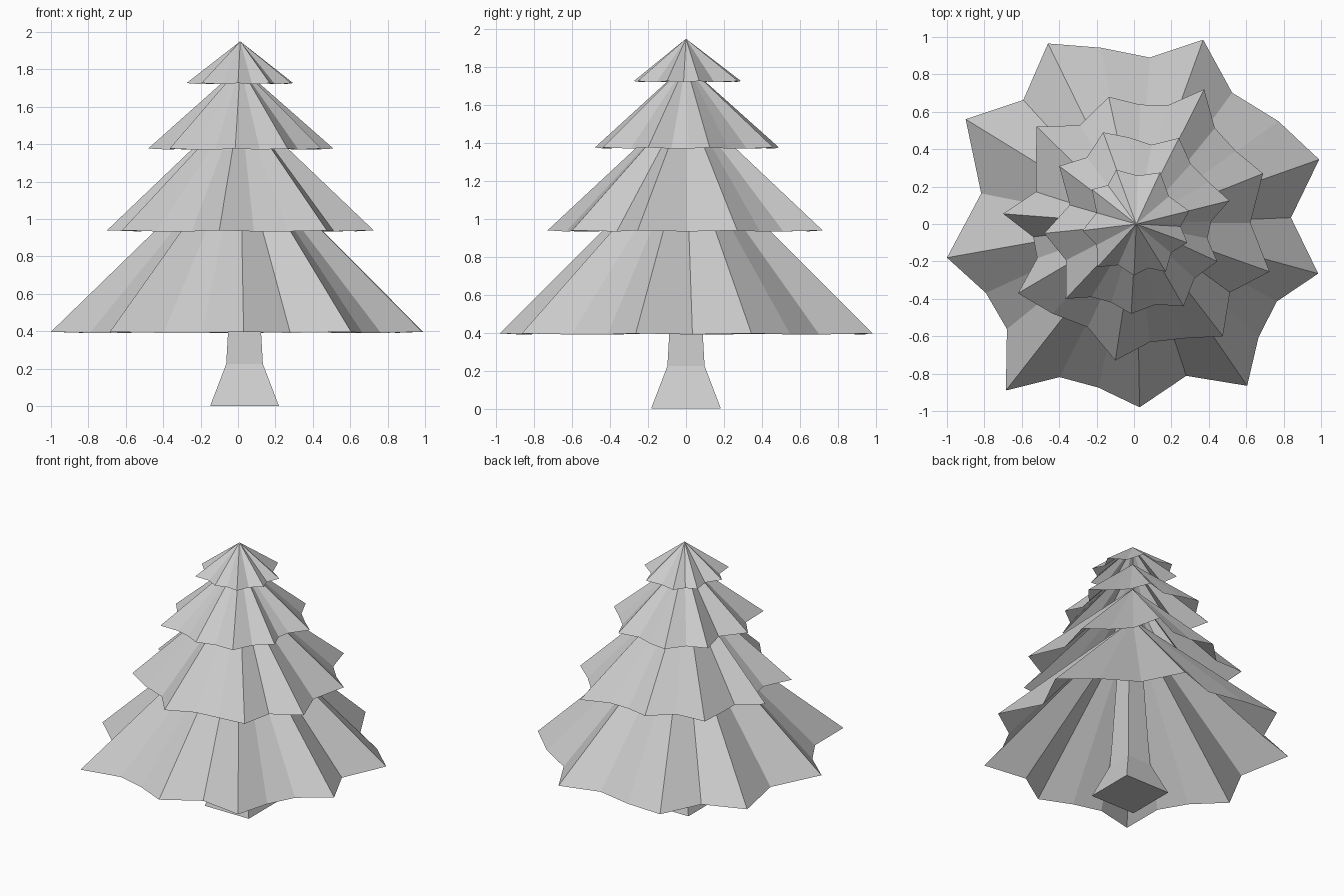
import bpy, bmesh
from mathutils import Vector

if "Cube" in bpy.data.objects:
    bpy.data.objects.remove(bpy.data.objects["Cube"])


def finish(bm, name):
    bmesh.ops.recalc_face_normals(bm, faces=bm.faces)
    me = bpy.data.meshes.new(name)
    bm.to_mesh(me)
    bm.free()
    ob = bpy.data.objects.new(name, me)
    bpy.context.collection.objects.link(ob)


def branch_tier(name, rim_z, apex_z, tips, gaps):
    """Open pleated cone: tips joined by one or two notches pulled inward."""
    rim = []
    for i, tip in enumerate(tips):
        a, b = Vector(tip), Vector(tips[(i + 1) % len(tips)])
        rim.append((a.x, a.y, rim_z))
        n = len(gaps[i])
        for k, scale in enumerate(gaps[i]):
            p = a.lerp(b, (k + 1) / (n + 1)) * scale
            rim.append((p.x, p.y, rim_z - 0.006))
    bm = bmesh.new()
    apex = bm.verts.new((0.012, 0, apex_z))
    ring = [bm.verts.new(p) for p in rim]
    for i, v in enumerate(ring):
        # rim runs clockwise seen from above, so this order faces outward
        bm.faces.new((ring[(i + 1) % len(ring)], v, apex))
    me = bpy.data.meshes.new(name)
    bm.to_mesh(me)
    bm.free()
    bpy.context.collection.objects.link(bpy.data.objects.new(name, me))


# Four layers of foliage
branch_tier("bottom_branches", 0.397, 1.38,
            [(.37, .985), (.99, .345), (.985, -.265), (.605, -.865), (.03, -.98),
             (-.685, -.89), (-1, -.18), (-.9, .56), (-.46, .965)],
            [(.91, .985), (.85,), (.89, .91), (.88,), (.92, .89),
             (.86, .885), (.86,), (.87,), (.97, .91)])
branch_tier("lower_middle_branches", 0.94, 1.62,
            [(.375, .72), (.69, .27), (.725, -.255), (.475, -.6), (-.1, -.73),
             (-.62, -.37), (-.7, .055), (-.52, .52), (-.135, .68)],
            [(.9, .93), (.88,), (.855,), (.95, .92), (.905, .977),
             (.8, .8), (.82, .905), (.88,), (.92, .9)])
branch_tier("upper_middle_branches", 1.377, 1.815,
            [(.24, .46), (.51, .125), (.445, -.2), (.265, -.44), (-.015, -.48),
             (-.365, -.4), (-.48, -.05), (-.4, .31), (-.165, .49)],
            [(.92, .95), (.845, .84), (.91,), (.935,), (.925, .915),
             (.86,), (.78,), (.89,), (.965, .9)])
branch_tier("top_branches", 1.727, 1.95,
            [(.14, .275), (.295, .07), (.285, -.1), (.17, -.255), (0, -.275),
             (-.195, -.23), (-.275, -.035), (-.225, .185), (-.095, .29)],
            [(.86,), (.86,), (.87,), (.89,), (.87,),
             (.85,), (.8,), (.875,), (.915,)])

# Square trunk with a flared foot
bm = bmesh.new()
rings = []
for z, h in ((0, .184), (.225, .098), (.4, .088), (1.0, .06)):
    rings.append([bm.verts.new((.035 + sx * h, sy * h, z))
                  for sx, sy in ((-1, -1), (1, -1), (1, 1), (-1, 1))])
for lo, hi in zip(rings, rings[1:]):
    for i in range(4):
        j = (i + 1) % 4
        bm.faces.new((lo[i], lo[j], hi[j], hi[i]))
bm.faces.new(rings[0][::-1])
bm.faces.new(rings[-1])
finish(bm, "trunk")
